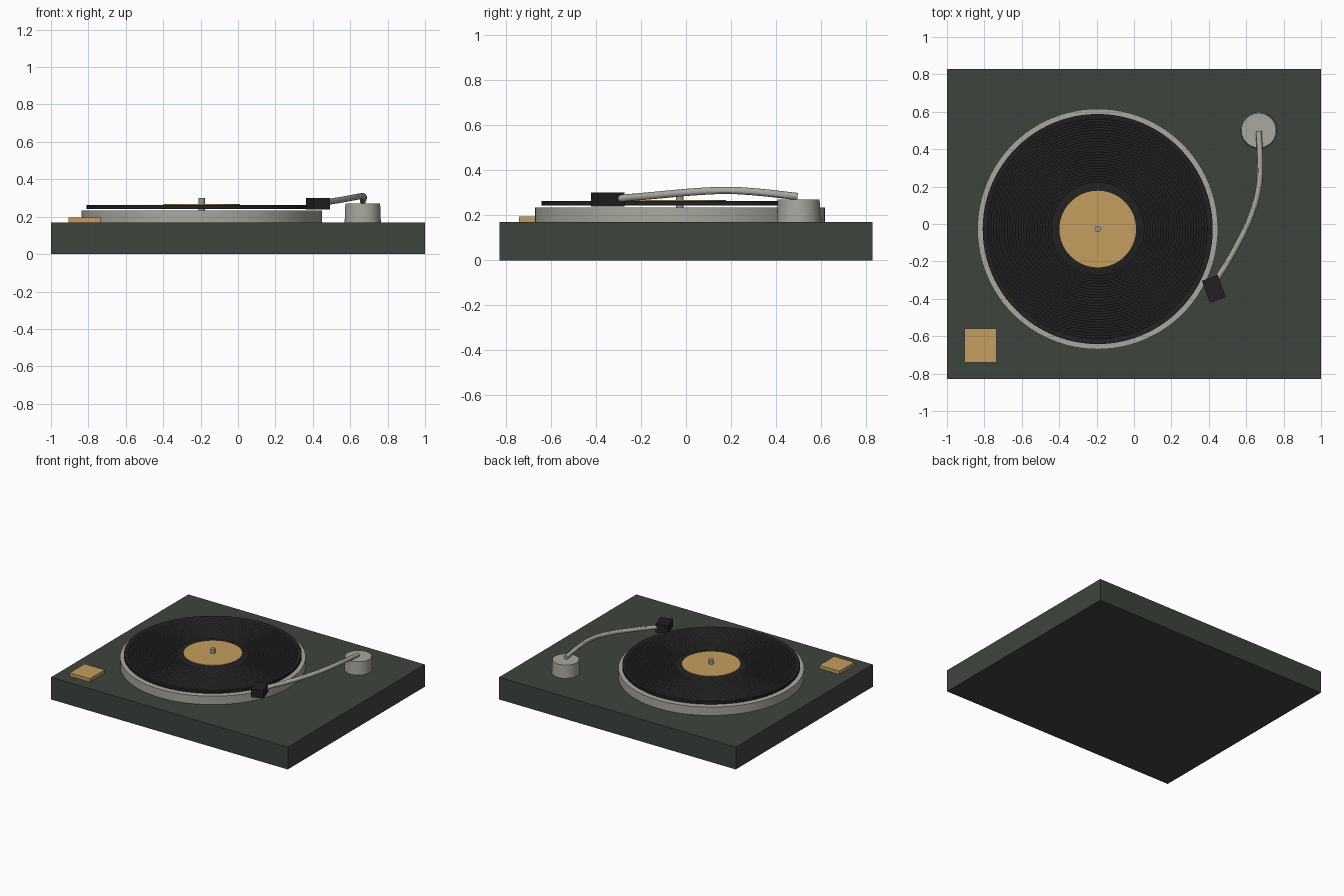
import bpy, bmesh, math
from mathutils import Matrix, Vector

if "Cube" in bpy.data.objects:
    bpy.data.objects.remove(bpy.data.objects["Cube"], do_unlink=True)


def material(name, r, g, b, rough=0.6):
    m = bpy.data.materials.new(name)
    m.use_nodes = True
    m.diffuse_color = (r, g, b, 1)
    node = next(n for n in m.node_tree.nodes if n.type == 'BSDF_PRINCIPLED')
    node.inputs["Base Color"].default_value = (r, g, b, 1)
    node.inputs["Roughness"].default_value = rough
    return m


plinth_green = material("dark green", 0.048, 0.058, 0.046)
pale_metal = material("pale metal", 0.39, 0.4, 0.35)
spindle_steel = material("steel grey", 0.31, 0.32, 0.32)
vinyl_black = material("vinyl black", 0.015, 0.015, 0.015)
amber = material("amber", 0.56, 0.345, 0.115)


def finish(name, bm, mat, smooth=False):
    bmesh.ops.recalc_face_normals(bm, faces=bm.faces)
    mesh = bpy.data.meshes.new(name)
    bm.to_mesh(mesh)
    bm.free()
    mesh.materials.append(mat)
    ob = bpy.data.objects.new(name, mesh)
    bpy.context.collection.objects.link(ob)
    if smooth:
        shade(ob)
    return ob


def shade(ob):
    bpy.ops.object.select_all(action='DESELECT')
    ob.select_set(True)
    bpy.context.view_layer.objects.active = ob
    bpy.ops.object.shade_smooth_by_angle(angle=math.radians(30))


def box(name, centre, size, mat, turn=0):
    bm = bmesh.new()
    bmesh.ops.create_cube(bm, size=1, matrix=Matrix.Translation(centre)
                          @ Matrix.Rotation(turn, 4, 'Z')
                          @ Matrix.Diagonal((*size, 1)))
    return finish(name, bm, mat)


def lathe(name, centre, profile, mat, sides=64):
    """Turn an (r, z) profile about the vertical, closing both ends."""
    bm = bmesh.new()
    rings = []
    for r, z in profile:
        angles = [2 * math.pi * i / sides for i in range(sides)]
        rings.append([bm.verts.new((centre[0] + r * math.cos(a),
                                    centre[1] + r * math.sin(a), z)) for a in angles])
    for low, high in zip(rings, rings[1:]):
        for i in range(sides):
            j = (i + 1) % sides
            bm.faces.new((low[i], low[j], high[j], high[i]))
    bm.faces.new(rings[0])
    bm.faces.new(rings[-1])
    return finish(name, bm, mat, smooth=True)


# Plinth and power button
box("plinth", (0, 0, 0.085), (2, 1.655, 0.17), plinth_green)
box("power_button", (-0.82, -0.65, 0.182), (0.17, 0.18, 0.026), amber)

# Platter, spindle and label share one axis
axis = (-0.194, -0.027)
lathe("platter", axis, [(0.643, 0.168), (0.643, 0.234)], pale_metal, 96)
lathe("record_label", axis, [(0.205, 0.25), (0.205, 0.267)], amber)
lathe("spindle", axis, [(0.017, 0.22), (0.017, 0.3)], spindle_steel, 24)

# Record with shallow concentric grooves
profile = [(0.615, 0.242), (0.615, 0.262)]
grooves = 24
for k in range(grooves):
    r = 0.59 - k * 0.35 / grooves
    profile += [(r, 0.262), (r - 0.004, 0.26), (r - 0.008, 0.262)]
profile.append((0.2, 0.262))
lathe("record", axis, profile, vinyl_black, 96)

# Tonearm base, curved arm and headshell
lathe("tonearm_base", (0.667, 0.5), [(0.097, 0.168), (0.093, 0.27)], pale_metal, 48)

path = [(0.667, 0.495, 0.283), (0.674, 0.3, 0.304), (0.666, 0.19, 0.31),
        (0.63, 0.055, 0.305), (0.543, -0.13, 0.289), (0.435, -0.31, 0.273)]
curve = bpy.data.curves.new("tonearm", 'CURVE')
curve.dimensions = '3D'
curve.bevel_depth = 0.016
curve.bevel_resolution = 4
curve.use_fill_caps = True
curve.resolution_u = 8
spline = curve.splines.new('BEZIER')
spline.bezier_points.add(len(path) - 1)
for point, co in zip(spline.bezier_points, path):
    point.co = Vector(co)
    point.handle_left_type = point.handle_right_type = 'AUTO'
curve.materials.append(pale_metal)
arm = bpy.data.objects.new("tonearm", curve)
bpy.context.collection.objects.link(arm)
bpy.ops.object.select_all(action='DESELECT')
arm.select_set(True)
bpy.context.view_layer.objects.active = arm
bpy.ops.object.convert(target='MESH')
shade(arm)

box("headshell", (0.427, -0.347, 0.269), (0.09, 0.125, 0.062), vinyl_black, math.radians(20))
